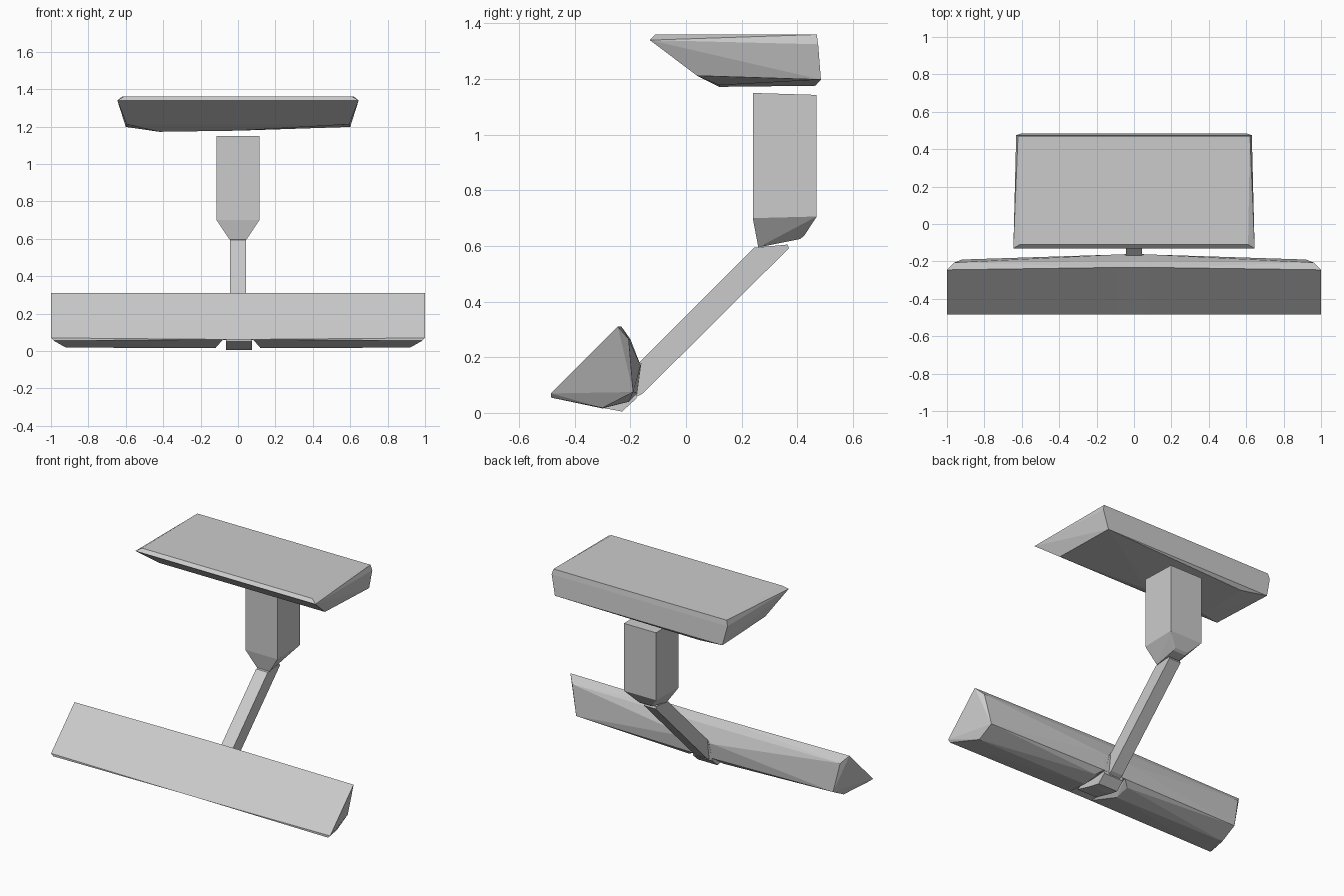
import bpy, bmesh

if "Cube" in bpy.data.objects:
    bpy.data.objects.remove(bpy.data.objects["Cube"])


def hull(name, points, mirror=False):
    """Flat-faced convex solid around a few corner points."""
    bm = bmesh.new()
    for p in points:
        bm.verts.new(p)
    res = bmesh.ops.convex_hull(bm, input=bm.verts[:])
    loose = {g for g in res["geom_interior"] + res["geom_unused"]
             if isinstance(g, bmesh.types.BMVert)}
    bmesh.ops.delete(bm, geom=list(loose), context='VERTS')
    bmesh.ops.dissolve_limit(bm, angle_limit=0.02, verts=bm.verts[:], edges=bm.edges[:])
    bmesh.ops.recalc_face_normals(bm, faces=bm.faces[:])
    me = bpy.data.meshes.new(name)
    bm.to_mesh(me)
    bm.free()
    ob = bpy.data.objects.new(name, me)
    bpy.context.collection.objects.link(ob)
    if mirror:
        m = ob.modifiers.new("mirror", 'MIRROR')
        m.use_mirror_merge = False
    return ob


def section(x, profile):
    return [(x, y, z) for y, z in profile]


def pair(x, y, z):
    return [(-x, y, z), (x, y, z)]


# Top slab: bevelled rim, undercut front, slightly lopsided belly
hull("top_slab",
     pair(0.61, -0.11, 1.36) + pair(0.62, 0.47, 1.36)
     + pair(0.645, -0.13, 1.34) + pair(0.63, 0.475, 1.325)
     + pair(0.6, 0.485, 1.198) + pair(0.595, 0.04, 1.212)
     + [(-0.42, 0.12, 1.172), (0.0, 0.12, 1.178),
        (-0.42, 0.465, 1.176), (0.0, 0.465, 1.182)])

# Upright post with tapered foot
hull("post",
     pair(0.115, 0.24, 1.15) + pair(0.115, 0.47, 1.143)
     + pair(0.115, 0.24, 0.70) + pair(0.115, 0.47, 0.706)
     + pair(0.045, 0.26, 0.595) + pair(0.045, 0.41, 0.625)
     + pair(0.045, 0.425, 0.637))

# Diagonal strut
strut = [(0.245, 0.594), (0.365, 0.605), (0.37, 0.592),
         (-0.155, 0.07), (-0.18, 0.057), (-0.25, 0.1)]
hull("strut", section(-0.042, strut) + section(0.042, strut))

# Foot plate wings, mirrored, with slanted ends
wide_edge = [(-0.485, 0.07), (-0.485, 0.055), (-0.245, 0.31)]
inner = [(-0.485, 0.062), (-0.232, 0.31), (-0.2, 0.265), (-0.163, 0.17), (-0.175, 0.07)]
hull("foot_plate_wing",
     section(1.0, [wide_edge[0], wide_edge[2]])
     + section(0.985, [wide_edge[1]])
     + section(0.96, [(-0.206, 0.265)])
     + section(0.92, [(-0.19, 0.075), (-0.30, 0.018)])
     + section(0.12, [(-0.30, 0.016), (-0.205, 0.04)])
     + section(0.08, inner), mirror=True)

# Plain core between the wings
core = inner + [(-0.30, 0.06)]
hull("foot_plate_core", section(-0.08, core) + section(0.08, core))

# Bracket holding the strut
bracket = [(-0.42, 0.05), (-0.30, 0.018), (-0.23, 0.005), (-0.178, 0.052), (-0.16, 0.18)]
hull("strut_bracket",
     section(-0.065, bracket[:4]) + section(0.075, bracket[:4])
     + section(-0.05, bracket[4:]) + section(0.05, bracket[4:]))
